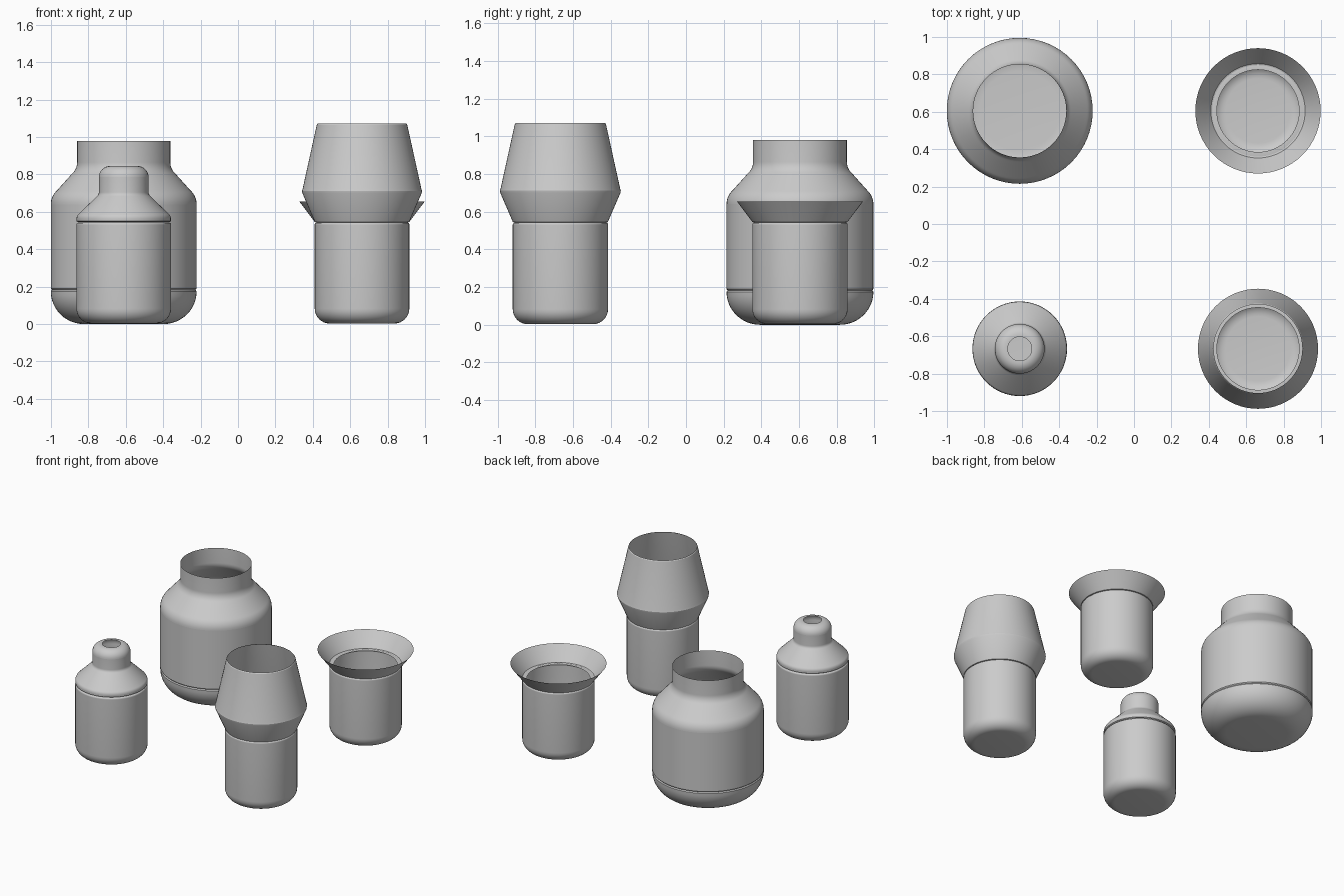
import bpy, bmesh
from math import sin, cos, pi, radians

if "Cube" in bpy.data.objects:
    bpy.data.objects.remove(bpy.data.objects["Cube"])

SEG = 64


def arc(cr, cz, rad, a0, a1, n=8, rz=None):
    """Profile points (r, z) along an arc, angles in degrees."""
    rz = rad if rz is None else rz
    return [(cr + rad * cos(radians(a0 + (a1 - a0) * i / n)),
             cz + rz * sin(radians(a0 + (a1 - a0) * i / n))) for i in range(n + 1)]


def lathe(name, profile, x, y, angle=30):
    """Revolve a (r, z) profile, listed bottom to top, about a vertical axis."""
    bm = bmesh.new()
    rings = []
    for r, z in profile:
        if r < 1e-5:
            rings.append([bm.verts.new((0, 0, z))])
        else:
            rings.append([bm.verts.new((r * cos(2 * pi * i / SEG), r * sin(2 * pi * i / SEG), z))
                          for i in range(SEG)])
    for a, b in zip(rings, rings[1:]):
        for i in range(SEG):
            j = (i + 1) % SEG
            if len(a) == 1:
                bm.faces.new((a[0], b[j], b[i]))
            else:
                bm.faces.new((a[i], a[j], b[j], b[i]))
    mesh = bpy.data.meshes.new(name)
    bm.to_mesh(mesh)
    bm.free()
    obj = bpy.data.objects.new(name, mesh)
    obj.location = (x, y, 0)
    bpy.context.collection.objects.link(obj)
    bpy.ops.object.select_all(action='DESELECT')
    obj.select_set(True)
    bpy.context.view_layer.objects.active = obj
    bpy.ops.object.shade_smooth_by_angle(angle=radians(angle))
    return obj


XL, XR, YB, YF = -0.611, 0.663, 0.605, -0.667

# Cup bodies shared by the three small containers
cup = ([(0, 0.003)] + arc(0.173, 0.083, 0.08, -90, 0) +
       [(0.253, 0.53)] + arc(0.243, 0.532, 0.01, 0, 90, 4) + [(0.22, 0.542)])
for name, x, y in (("bottle_body", XL, YF), ("collar_cup_body", XR, YF), ("funnel_cup_body", XR, YB)):
    lathe(name, cup, x, y)

# Large jar: rounded base and open shouldered body
lathe("jar_base", [(0, 0)] + arc(0.212, 0.175, 0.178, -90, 0, 12, 0.175) + [(0.384, 0.183)], XL, YB)
lathe("jar_body",
      [(0.384, 0.183), (0.39, 0.19), (0.39, 0.64)] + arc(0.29, 0.64, 0.10, 0, 48, 8) +
      arc(0.33, 0.865, 0.081, 228, 180, 8) + [(0.249, 0.98)], XL, YB)

# Bottle: sloping shoulder, neck and rounded cap with a hole
lathe("bottle_shoulder",
      [(0.243, 0.545), (0.252, 0.55), (0.252, 0.565)] + arc(0.222, 0.565, 0.03, 0, 45, 4) +
      arc(0.161, 0.705, 0.028, 228, 180, 5) + [(0.133, 0.785)], XL, YF)
lathe("bottle_cap", [(0.133, 0.785)] + arc(0.073, 0.785, 0.06, 0, 90, 10) + [(0.064, 0.845)], XL, YF)

# Double-cone collar on the front right cup
lathe("collar", [(0.244, 0.543), (0.252, 0.545), (0.319, 0.70), (0.321, 0.712), (0.317, 0.725),
                 (0.242, 1.065), (0.237, 1.072)], XR, YF, 20)

# Flared funnel on the back right cup
lathe("funnel", [(0.244, 0.543), (0.252, 0.545), (0.335, 0.655)], XR, YB)
